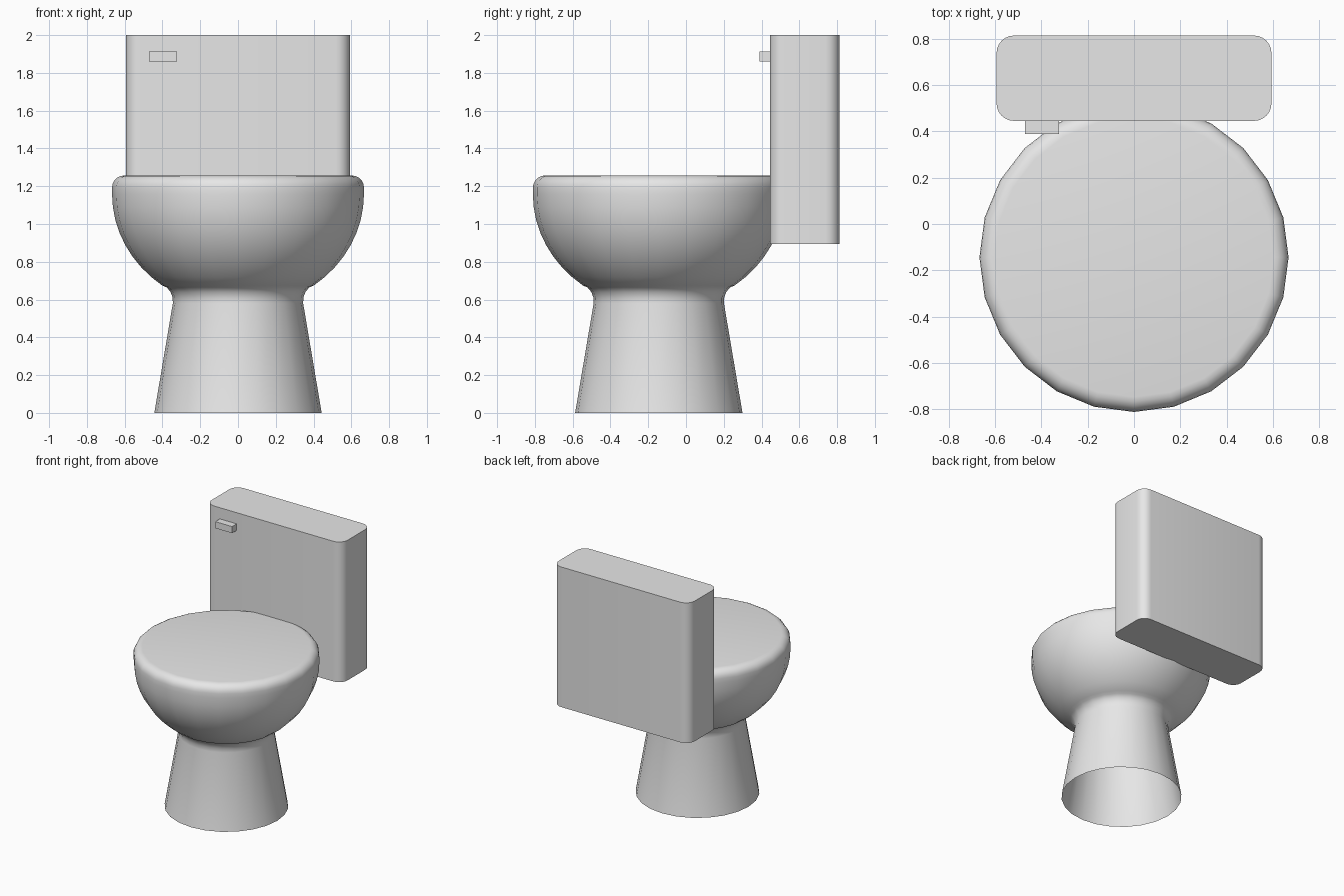
import bpy
import bmesh
import math

cube = bpy.data.objects.get("Cube")
if cube:
    bpy.data.objects.remove(cube, do_unlink=True)

grey = bpy.data.materials.new("porcelain_grey")
grey.use_nodes = True
color = (0.8, 0.8, 0.8, 1)
grey.diffuse_color = color
grey.node_tree.nodes["Principled BSDF"].inputs["Base Color"].default_value = color


def finish(bm, name, smooth=None):
    """Turn a bmesh into a named object, optionally smooth with sharp edges kept."""
    bmesh.ops.recalc_face_normals(bm, faces=bm.faces)
    mesh = bpy.data.meshes.new(name)
    bm.to_mesh(mesh)
    bm.free()
    mesh.materials.append(grey)
    obj = bpy.data.objects.new(name, mesh)
    bpy.context.collection.objects.link(obj)
    if smooth:
        bpy.ops.object.select_all(action='DESELECT')
        obj.select_set(True)
        bpy.context.view_layer.objects.active = obj
        bpy.ops.object.shade_smooth_by_angle(angle=math.radians(smooth))
    return obj


def box(name, low, high, corner=0):
    """Box between two corners, with optional rounded upright edges."""
    bm = bmesh.new()
    bmesh.ops.create_cube(bm, size=1)
    for v in bm.verts:
        v.co = [(a + b) / 2 + c * (b - a) for a, b, c in zip(low, high, v.co)]
    if corner:
        upright = [e for e in bm.edges
                   if abs(e.verts[0].co.z - e.verts[1].co.z) > 0.1]
        bmesh.ops.bevel(bm, geom=upright, offset=corner, segments=6,
                        profile=0.5, affect='EDGES')
    return finish(bm, name, 30 if corner else None)


def lathe(name, profile, y, sides=24):
    """Revolve (radius, height) points, open below and capped on top."""
    bm = bmesh.new()
    rings = []
    for r, z in profile:
        angles = [math.tau * i / sides for i in range(sides)]
        rings.append([bm.verts.new((r * math.cos(a), y + r * math.sin(a), z))
                      for a in angles])
    for lower, upper in zip(rings, rings[1:]):
        for i in range(sides):
            j = (i + 1) % sides
            bm.faces.new((lower[i], lower[j], upper[j], upper[i]))
    bm.faces.new(rings[-1])
    return finish(bm, name, 40)


# Pedestal, curved neck, elliptical bowl and rounded rim in one profile
profile = [(0.443, 0), (0.345, 0.58), (0.346, 0.61), (0.357, 0.64),
           (0.377, 0.664)]
for step in range(9):
    t = math.radians(-53 + step * 6.6)
    profile.append((0.667 * math.cos(t), 1.16 + 0.608 * math.sin(t)))
for step in range(6):
    t = math.radians(step * 18)
    profile.append((0.602 + 0.065 * math.cos(t), 1.192 + 0.065 * math.sin(t)))
lathe("bowl_and_pedestal", profile, -0.144)

# Water tank and its flush handle
box("tank", (-0.593, 0.445, 0.895), (0.593, 0.813, 2), 0.075)
box("flush_handle", (-0.47, 0.388, 1.86), (-0.323, 0.45, 1.912))
